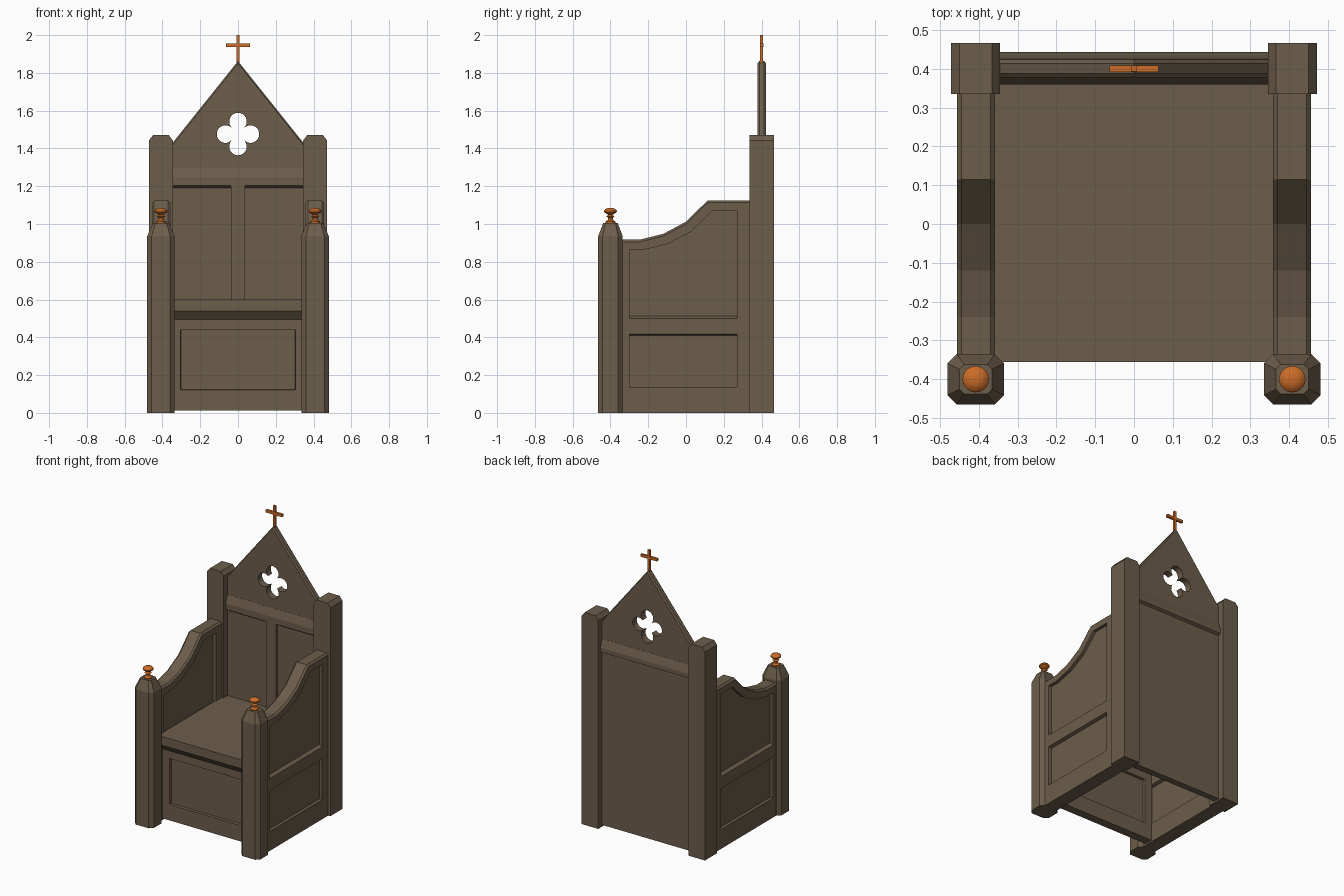
import bpy, bmesh, math

if "Cube" in bpy.data.objects:
    bpy.data.objects.remove(bpy.data.objects["Cube"])


def material(name, rgb):
    m = bpy.data.materials.new(name)
    m.diffuse_color = (*rgb, 1)
    m.use_nodes = True
    m.node_tree.nodes["Principled BSDF"].inputs["Base Color"].default_value = m.diffuse_color
    return m


WOOD = material("dark_oak", (0.15, 0.11, 0.07))
COPPER = material("copper", (0.60, 0.15, 0.02))


def loft(name, rings, mat=WOOD):
    """Join rings of equal point count and cap both ends."""
    bm = bmesh.new()
    rows = [[bm.verts.new(p) for p in r] for r in rings]
    n = len(rows[0])
    for a, b in zip(rows, rows[1:]):
        for i in range(n):
            j = (i + 1) % n
            bm.faces.new((a[i], a[j], b[j], b[i]))
    bm.faces.new(rows[0])
    bm.faces.new(rows[-1])
    bmesh.ops.recalc_face_normals(bm, faces=bm.faces)
    me = bpy.data.meshes.new(name)
    bm.to_mesh(me)
    bm.free()
    me.materials.append(mat)
    ob = bpy.data.objects.new(name, me)
    bpy.context.collection.objects.link(ob)
    return ob


def on_x(poly, x):
    return [(x, a, b) for a, b in poly]


def on_y(poly, y):
    return [(a, y, b) for a, b in poly]


def box(name, x0, x1, y0, y1, z0, z1, mat=WOOD):
    p = [(x0, z0), (x1, z0), (x1, z1), (x0, z1)]
    return loft(name, [on_y(p, y0), on_y(p, y1)], mat)


def rect(a0, a1, b0, b1):
    return [(a0, b0), (a1, b0), (a1, b1), (a0, b1)]


def panel(name, place, c, half, depth, outer, inner, sunk, edge=None, cham=0.0):
    """Slab with a recessed panel on both faces and optional chamfered edge."""
    edge = edge or outer
    rings = [(sunk, depth - half), (inner, -half), (edge, -half),
             (outer, cham - half), (outer, half - cham),
             (edge, half), (inner, half), (sunk, half - depth)]
    return loft(name, [place(p, c + d) for p, d in rings])


def octagon(cx, cy, a, b, c, z):
    pts = [(a, c - b), (a, b - c), (a - c, b), (c - a, b),
           (-a, b - c), (-a, c - b), (c - a, -b), (a - c, -b)]
    return [(cx + x, cy + y, z) for x, y in pts]


def lathe(name, cx, cy, profile, n=20):
    ob = loft(name, [[(cx + r * math.cos(i * math.tau / n),
                       cy + r * math.sin(i * math.tau / n), z)
                      for i in range(n)] for r, z in profile], COPPER)
    bpy.ops.object.select_all(action='DESELECT')
    bpy.context.view_layer.objects.active = ob
    ob.select_set(True)
    bpy.ops.object.shade_smooth_by_angle(angle=math.radians(35))


# arm outline: bottom rail line, then the swept top from back to front
arm = [(-0.34, 0.455), (0.34, 0.455), (0.34, 1.125), (0.115, 1.125),
       (0.0, 1.012), (-0.12, 0.948), (-0.24, 0.918), (-0.34, 0.918)]
arm_edge = [(y, z - 0.012 if z > 0.5 else z) for y, z in arm]
arm_in = [(-0.30, 0.50), (0.27, 0.50), (0.27, 1.07), (0.14, 1.07),
          (0.025, 0.958), (-0.10, 0.893), (-0.225, 0.863), (-0.30, 0.863)]
arm_sunk = [(y, z + 0.013 if z < 0.55 else z) for y, z in arm_in]

for s, side in ((-1, "left"), (1, "right")):
    # back post with a ridge-chamfered top
    post = [(0.345, 0), (0.472, 0), (0.472, 1.442), (0.45, 1.47),
            (0.366, 1.47), (0.345, 1.442)]
    post = [(s * x, z) for x, z in post]
    loft(side + "_back_post", [on_y(post, 0.335), on_y(post, 0.467)])

    # front post, eight-sided with a tapered top
    px, py = s * 0.408, -0.4
    loft(side + "_front_post", [octagon(px, py, 0.073, 0.065, 0.024, 0),
                                octagon(px, py, 0.073, 0.065, 0.024, 0.935),
                                octagon(px, py, 0.042, 0.038, 0.012, 1.006)])

    # turned finial
    lathe(side + "_finial", px, py,
          [(0.026, 1.0), (0.026, 1.012), (0.014, 1.022), (0.012, 1.032),
           (0.022, 1.040), (0.012, 1.048), (0.020, 1.054), (0.033, 1.062),
           (0.034, 1.070), (0.027, 1.079), (0.012, 1.085)])

    # side: upper arm panel and lower panel
    panel(side + "_arm_panel", on_x, s * 0.407, 0.049, 0.022,
          arm, arm_in, arm_sunk, arm_edge, 0.012)
    panel(side + "_lower_panel", on_x, s * 0.407, 0.049, 0.022,
          rect(-0.34, 0.34, 0, 0.455), rect(-0.30, 0.27, 0.135, 0.417),
          rect(-0.30, 0.27, 0.135, 0.410))

# seat slab with undercut front edge
seat = [(-0.355, 0.60), (-0.355, 0.54), (-0.312, 0.49), (0.39, 0.49), (0.39, 0.60)]
loft("seat", [on_x(seat, -0.365), on_x(seat, 0.365)])

# front apron
panel("front_apron", on_y, -0.285, 0.03, 0.018,
      rect(-0.365, 0.365, 0.012, 0.495), rect(-0.305, 0.305, 0.122, 0.44),
      rect(-0.303, 0.303, 0.124, 0.438))

# back panel, centre stile and top rail
box("back_panel", -0.36, 0.36, 0.38, 0.425, 0.012, 1.25)
box("back_stile", -0.037, 0.037, 0.36, 0.39, 0.59, 1.22)
rail = [(0.38, 1.19), (0.36, 1.203), (0.36, 1.245), (0.377, 1.30),
        (0.425, 1.30), (0.443, 1.245), (0.443, 1.215), (0.425, 1.205)]
loft("back_top_rail", [on_x(rail, -0.36), on_x(rail, 0.36)])

# pointed gable with thin chamfer along its slopes
full = [(-0.35, 1.28), (0.35, 1.28), (0.35, 1.425), (0, 1.862), (-0.35, 1.425)]
slim = [(x, z - 0.012 if z > 1.4 else z) for x, z in full]
gable = loft("gable", [on_y(slim, 0.378), on_y(full, 0.388),
                       on_y(full, 0.414), on_y(slim, 0.424)])

# quatrefoil opening: four arcs meeting at cusps
leaf = []
for k in range(4):
    d = k * math.pi / 2
    for i in range(17):
        t = d + math.radians(-132 + 264 * i / 16)
        leaf.append((0.066 * math.cos(d) + 0.0465 * math.cos(t),
                     1.476 + 0.066 * math.sin(d) + 0.0465 * math.sin(t)))
cutter = loft("quatrefoil_cutter", [on_y(leaf, 0.3), on_y(leaf, 0.5)])
cutter.hide_render = True
mod = gable.modifiers.new("opening", 'BOOLEAN')
mod.operation = 'DIFFERENCE'
mod.solver = 'EXACT'
mod.object = cutter
bpy.ops.object.select_all(action='DESELECT')
bpy.context.view_layer.objects.active = gable
gable.select_set(True)
bpy.ops.object.modifier_apply(modifier=mod.name)
bpy.data.objects.remove(cutter)

# cross on the peak
box("cross_upright", -0.008, 0.008, 0.393, 0.408, 1.845, 2.0, COPPER)
box("cross_arm", -0.063, 0.063, 0.392, 0.409, 1.938, 1.956, COPPER)
